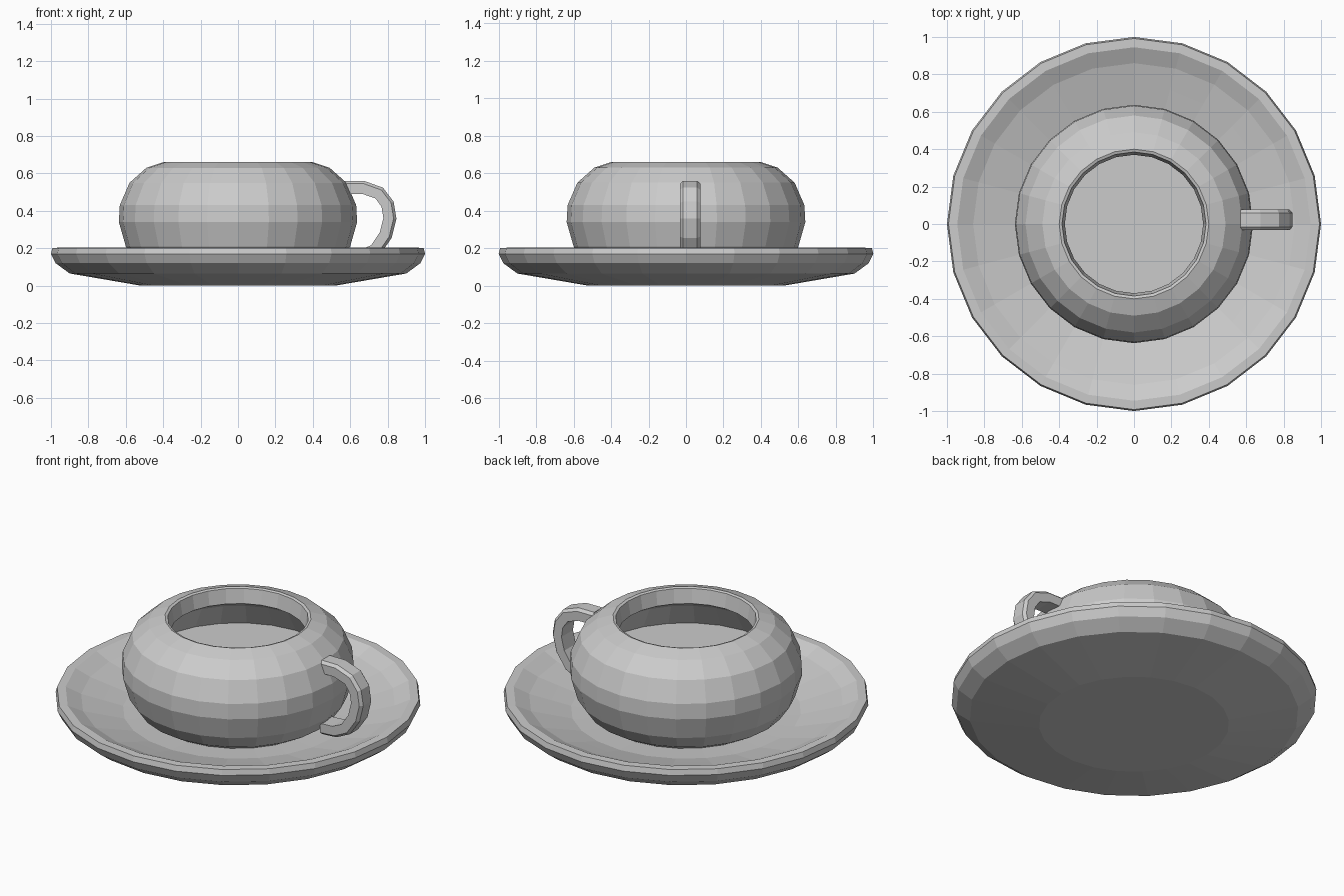
import bpy
import bmesh
from math import sin, cos, pi
from mathutils import Vector

if "Cube" in bpy.data.objects:
    bpy.data.objects.remove(bpy.data.objects["Cube"])

SIDES = 24


def finish(bm, name):
    bmesh.ops.recalc_face_normals(bm, faces=bm.faces)
    mesh = bpy.data.meshes.new(name)
    bm.to_mesh(mesh)
    bm.free()
    obj = bpy.data.objects.new(name, mesh)
    bpy.context.collection.objects.link(obj)
    return obj


def bridge(bm, a, b):
    n = len(a)
    for i in range(n):
        j = (i + 1) % n
        bm.faces.new((a[i], a[j], b[j], b[i]))


def lathe(name, profile):
    """Spin a (radius, height) profile around z and cap both ends."""
    bm = bmesh.new()
    rings = [[bm.verts.new((r * cos(2 * pi * i / SIDES), r * sin(2 * pi * i / SIDES), z))
              for i in range(SIDES)] for r, z in profile]
    for a, b in zip(rings, rings[1:]):
        bridge(bm, a, b)
    bm.faces.new(rings[0])
    bm.faces.new(rings[-1])
    return finish(bm, name)


def sweep(name, path, section, y):
    """Sweep a (across, outward) section along an (x, z) path."""
    bm = bmesh.new()
    pts = [Vector((x, y, z)) for x, z in path]
    rings = []
    for i, p in enumerate(pts):
        t = (pts[min(i + 1, len(pts) - 1)] - pts[max(i - 1, 0)]).normalized()
        out = Vector((-t.z, 0, t.x))
        rings.append([bm.verts.new(p + Vector((0, u, 0)) + out * v) for u, v in section])
    for a, b in zip(rings, rings[1:]):
        bridge(bm, a, b)
    bm.faces.new(rings[0])
    bm.faces.new(rings[-1])
    return finish(bm, name)


# Saucer: shallow dish with a rounded, raised rim
lathe("saucer", [
    (0.52, 0.0), (0.90, 0.065), (0.975, 0.12), (1.0, 0.17), (0.992, 0.202),
    (0.945, 0.203), (0.86, 0.163), (0.74, 0.13), (0.63, 0.10), (0.45, 0.09)])

# Cup: round bowl, inward-turned lip and a flat inner floor
lathe("cup", [
    (0.45, 0.075), (0.545, 0.13), (0.60, 0.21), (0.637, 0.34), (0.632, 0.43),
    (0.58, 0.55), (0.49, 0.63), (0.40, 0.66), (0.385, 0.655),
    (0.37, 0.57), (0.47, 0.51), (0.55, 0.37)])

# Handle: flat strap looping from the shoulder to the base of the cup
sweep("handle",
      [(0.57, 0.525), (0.67, 0.525), (0.755, 0.495), (0.80, 0.435), (0.812, 0.36),
       (0.79, 0.27), (0.735, 0.19), (0.66, 0.155), (0.57, 0.15)],
      [(-0.055, -0.035), (0.055, -0.035), (0.055, 0.02),
       (0.038, 0.035), (-0.038, 0.035), (-0.055, 0.02)],
      0.022)
